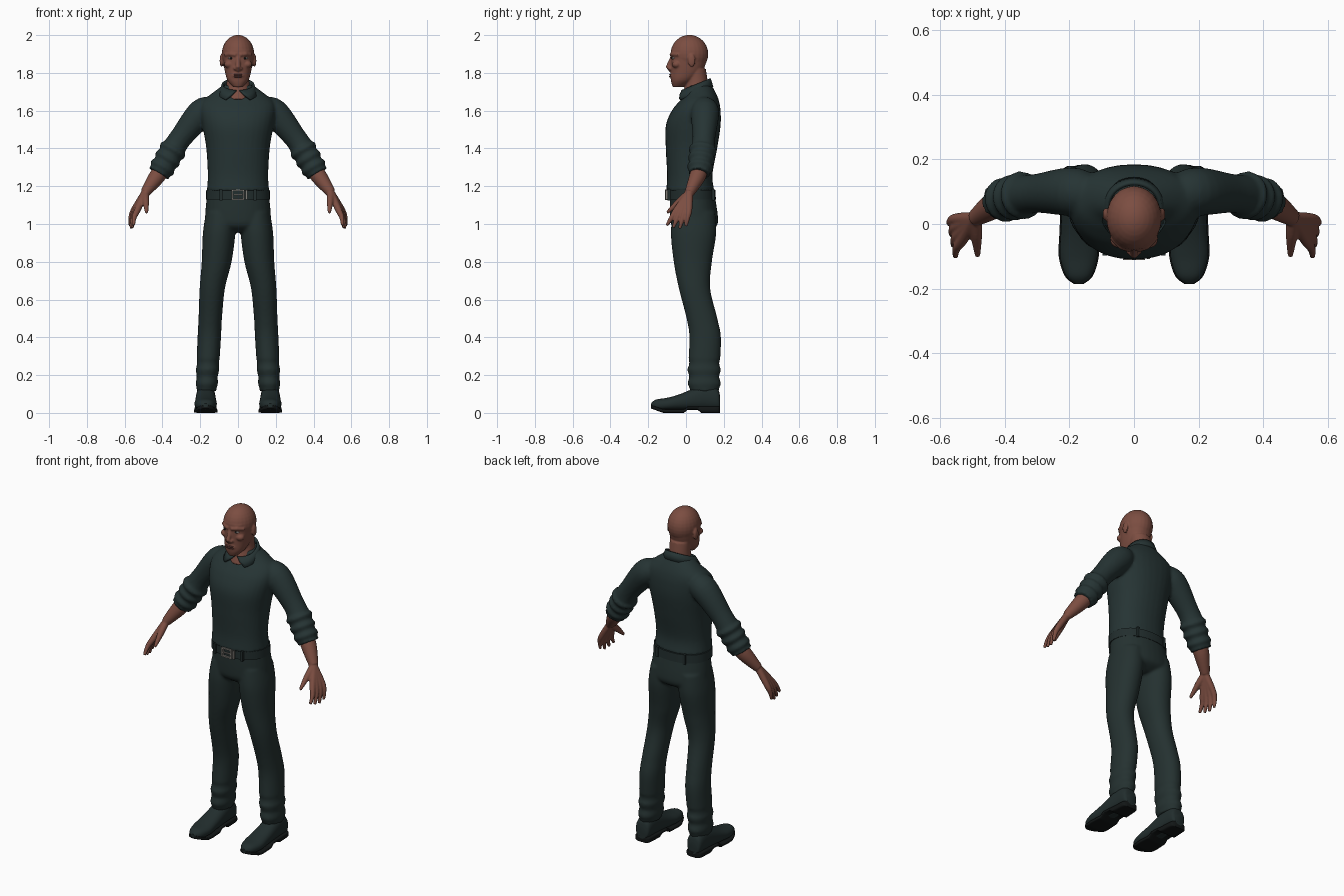
import bpy, bmesh, math
from mathutils import Vector, Matrix

if "Cube" in bpy.data.objects:
    bpy.data.objects.remove(bpy.data.objects["Cube"])


def material(name, red, green, blue):
    colour = (red, green, blue, 1)
    mat = bpy.data.materials.new(name)
    mat.use_nodes = True
    mat.diffuse_color = colour
    shader = mat.node_tree.nodes["Principled BSDF"]
    shader.inputs["Base Color"].default_value = colour
    shader.inputs["Roughness"].default_value = .8
    return mat


skin = material("brown skin", .2, .075, .053)
lip_colour = material("dark lip", .11, .04, .035)
shirt_cloth = material("dark green shirt", .019, .034, .034)
trouser_cloth = material("dark green trouser", .018, .031, .03)
leather = material("dark leather", .016, .027, .027)
black = material("black rubber", .006, .008, .008)
metal = material("grey metal", .22, .21, .19)
white = material("eye white", .5, .45, .42)
X, Y, Z = Matrix.Identity(3)
sides = {"left": 1, "right": -1}


def spline(rows, steps=6):
    """Smooth curve of tuples passing through a few control rows."""
    points = [Vector(row) for row in rows]
    points = [points[0], *points, points[-1]]
    curve = []
    for before, start, end, after in zip(points, points[1:], points[2:], points[3:]):
        for step in range(steps):
            t = step / steps
            slope_in, slope_out = (end - before) / 2, (after - start) / 2
            ease = t * t * (3 - 2 * t)
            curve.append(start + (end - start) * ease + slope_in * (t * (1 - t) ** 2)
                         - slope_out * (t * t * (1 - t)))
    return curve + [points[-1]]


def loft(bm, rings, power=2.0, count=32):
    """Skin superellipse rings, each given as centre, half axis, half axis."""
    loops = []
    for centre, u, v in rings:
        loop = []
        for k in range(count):
            angle = math.tau * k / count
            c, s = math.cos(angle), math.sin(angle)
            across = math.copysign(abs(c) ** (2 / power), c)
            along = math.copysign(abs(s) ** (2 / power), s)
            loop.append(bm.verts.new(centre + u * across + v * along))
        loops.append(loop)
    for low, high in zip(loops, loops[1:]):
        for k in range(count):
            bm.faces.new((low[k - 1], low[k], high[k], high[k - 1]))
    bm.faces.new(loops[0])
    bm.faces.new(loops[-1])


def column(bm, rows, power=2.2):
    """Upright form from rows of height, front, back, half width."""
    loft(bm, [(Vector((0, (front + back) / 2, z)), X * width, Y * (back - front) / 2)
              for z, front, back, width in spline(rows)], power)


def tube(bm, rows, side=1):
    """Round limb from rows of x, y, z, radius."""
    rows = [Vector(row) for row in rows]
    points = [Vector((row[0] * side, row[1], row[2])) for row in rows]
    last = len(points) - 1
    rings = []
    for i, point in enumerate(points):
        direction = (points[min(i + 1, last)] - points[max(i - 1, 0)]).normalized()
        u = direction.cross(Y if abs(direction.y) < .8 else X).normalized()
        rings.append((point, u * rows[i][3], direction.cross(u) * rows[i][3]))
    loft(bm, rings)


def ball(bm, centre, size):
    place = Matrix.LocRotScale(Vector(centre), None, Vector(size))
    bmesh.ops.create_uvsphere(bm, u_segments=24, v_segments=16, radius=1, matrix=place)


def box(bm, centre, size):
    place = Matrix.LocRotScale(Vector(centre), None, Vector(size))
    bmesh.ops.create_cube(bm, size=1, matrix=place)


def finish(bm, name, mat, voxel=0):
    """Make the object; a voxel size fuses its overlapping pieces."""
    bmesh.ops.recalc_face_normals(bm, faces=bm.faces[:])
    mesh = bpy.data.meshes.new(name)
    bm.to_mesh(mesh)
    bm.free()
    mesh.materials.append(mat)
    obj = bpy.data.objects.new(name, mesh)
    bpy.context.collection.objects.link(obj)
    bpy.ops.object.select_all(action='DESELECT')
    obj.select_set(True)
    bpy.context.view_layer.objects.active = obj
    bpy.ops.object.shade_smooth_by_angle(angle=math.radians(40))
    if voxel:
        fuse = obj.modifiers.new("fuse", 'REMESH')
        fuse.mode = 'VOXEL'
        fuse.voxel_size = voxel
        fuse.use_smooth_shade = True
        relax = obj.modifiers.new("relax", 'SMOOTH')
        relax.iterations = 2
    return obj


# Head and neck, with nose, mouth, cheeks, brows and ears fused in
bm = bmesh.new()
ball(bm, (0, .018, 1.9), (.086, .1, .101))
column(bm, [(1.725, -.07, -.02, .025), (1.76, -.08, .04, .055), (1.81, -.08, .09, .07),
            (1.88, -.08, .11, .08), (1.92, -.08, .11, .08)])
column(bm, [(1.66, -.03, .12, .07), (1.75, 0, .115, .06), (1.82, 0, .105, .06)], 2)
tube(bm, [(0, -.07, 1.89, .01), (0, -.095, 1.83, .013), (0, -.08, 1.815, .012)])
ball(bm, (0, -.07, 1.785), (.034, .016, .02))
for side in sides.values():
    ball(bm, (side * .014, -.083, 1.823), (.011, .013, .009))
    ball(bm, (side * .048, -.05, 1.845), (.026, .024, .02))
    ball(bm, (side * .088, .03, 1.865), (.009, .02, .034))
    tube(bm, [(.07, -.04, 1.895, .008), (.04, -.07, 1.9, .01), (.01, -.08, 1.895, .009)], side)
finish(bm, "head", skin, .005)

# Eyes and lips
eyes, irises, lips = bmesh.new(), bmesh.new(), bmesh.new()
for side in sides.values():
    ball(eyes, (side * .037, -.062, 1.878), (.015, .014, .006))
    ball(irises, (side * .037, -.072, 1.878), (.006, .006, .006))
    ball(lips, (0, -.08, 1.785 + side * .005), (.025, .01, .005))
finish(eyes, "eye_whites", white)
finish(irises, "irises", black)
finish(lips, "lips", lip_colour)

# Shirt body and sleeves, each ending in a cuff of rolled bands
bm = bmesh.new()
column(bm, [(1.175, -.105, .15, .165), (1.26, -.1, .14, .16), (1.4, -.107, .165, .168),
            (1.52, -.107, .183, .188), (1.6, -.075, .183, .2), (1.65, -.035, .175, .188),
            (1.69, 0, .16, .14), (1.735, .01, .135, .08)])
elbow, cuff = Vector((.34, .09, 1.4)), Vector((.42, .07, 1.265))
for side in sides.values():
    tube(bm, spline([(.12, .09, 1.61, .055), (.19, .1, 1.59, .075),
                     (.3, .095, 1.46, .06), (*elbow, .063)]), side)
    bands = 24
    tube(bm, [(*elbow.lerp(cuff, k / bands),
               .07 + .006 * math.sin(k * math.tau * 3 / bands) - .008 * k / bands)
              for k in range(bands + 1)], side)
finish(bm, "shirt", shirt_cloth, .009)

# Folded collar, open at the throat
bm = bmesh.new()
steps = 40
rows = []
for k in range(steps + 1):
    row = []
    for fold in (0, .5, 1):
        gap = .1 + fold / 2
        angle = gap + (math.tau - 2 * gap) * k / steps
        front = max(0, math.cos(angle))
        grow = 1 + fold * .28 * (.7 + front)
        row.append(bm.verts.new((math.sin(angle) * .08 * grow,
                                 .053 - math.cos(angle) * .072 * grow,
                                 1.738 - .032 * math.cos(angle) - fold * (.045 + .01 * front))))
    rows.append(row)
for this, following in zip(rows, rows[1:]):
    for i in (0, 1):
        bm.faces.new((this[i], following[i], following[i + 1], this[i + 1]))
collar = finish(bm, "collar", shirt_cloth)
thickness = collar.modifiers.new("thickness", 'SOLIDIFY')
thickness.thickness = .012
thickness.offset = 0

# Forearms and hands; four fingers fan out from each wrist
bm = bmesh.new()
wrist = Vector((.492, .018, 1.165))
for side in sides.values():
    tube(bm, spline([(.38, .085, 1.32, .042), (.43, .06, 1.25, .043), (*wrist, .026)]), side)
    for i in range(4):
        knuckle = Vector((.532 + .006 * i, -.05 + .022 * i, 1.075))
        tip = Vector((.553 + .006 * i, -.102 + .034 * i, .972 + .012 * abs(i - 1.7)))
        middle = knuckle.lerp(tip, .5) + X * .007
        tube(bm, spline([(*wrist, .02), (*knuckle, .017), (*middle, .013), (*tip, .008)]), side)
    tube(bm, spline([(*wrist, .02), (.488, -.035, 1.12, .018), (.484, -.1, 1.06, .008)]), side)
finish(bm, "hands", skin, .005)

# Trousers: hips and two legs, rippled above the hem
bm = bmesh.new()
column(bm, [(1.19, -.085, .145, .16), (1.05, -.085, .168, .174),
            (.99, -.075, .163, .168), (.955, -.03, .11, .1)])
leg = spline([(1.06, .09, .08, -.07, .155), (.95, .1, .086, -.08, .16),
              (.8, .113, .079, -.065, .137), (.66, .136, .067, -.038, .128),
              (.5, .147, .062, .003, .166), (.4, .152, .062, .018, .185),
              (.25, .16, .06, .012, .18), (.115, .167, .054, .015, .18)], 8)
for side in sides.values():
    rings = []
    for z, x, width, front, back in leg:
        ripple = .006 * math.sin(z * 90) if z < .27 else 0
        rings.append((Vector((side * x, (front + back) / 2, z)),
                      X * (width + ripple / 2), Y * ((back - front) / 2 + ripple)))
    loft(bm, rings, 2.1)
finish(bm, "trousers", trouser_cloth, .009)

# Belt with loops
bm = bmesh.new()
column(bm, [(1.13, -.1, .158, .17), (1.18, -.1, .156, .168)])
for side in sides.values():
    for y in (-.09, .142):
        box(bm, (side * .09, y, 1.155), (.014, .016, .06))
finish(bm, "belt", leather)

# Buckle frame, prong and keeper
bm = bmesh.new()
for side in sides.values():
    box(bm, (side * .03, -.105, 1.155), (.009, .012, .055))
    box(bm, (0, -.105, 1.155 + side * .024), (.06, .012, .008))
box(bm, (0, -.108, 1.155), (.05, .008, .006))
box(bm, (.045, -.103, 1.155), (.008, .012, .05))
finish(bm, "buckle", metal)

# Shoes: rows of depth, half width, underside, top
upper = spline([(.18, .03, .02, .09), (.165, .045, .015, .13), (.1, .05, .015, .15),
                (-.03, .056, .015, .1), (-.1, .058, .013, .08), (-.16, .04, .014, .07),
                (-.185, .012, .03, .05)])


def sole_rows():
    """Follow the upper, with a heel block, an arch and a lifted toe."""
    for y, width, low, high in upper:
        arch = .018 if 0 < y < .06 else 0
        toe = max(0, -y - .12) * .35
        yield y, width + .004, arch + toe, (.035 if y > 0 else .02) + toe


for name, side in sides.items():
    for part, rows, mat, power in (("shoe", upper, leather, 2.3),
                                   ("sole", sole_rows(), black, 5)):
        bm = bmesh.new()
        loft(bm, [(Vector((side * .171, y, (low + high) / 2)), X * width, Z * (high - low) / 2)
                  for y, width, low, high in rows], power)
        finish(bm, name + "_" + part, mat)
